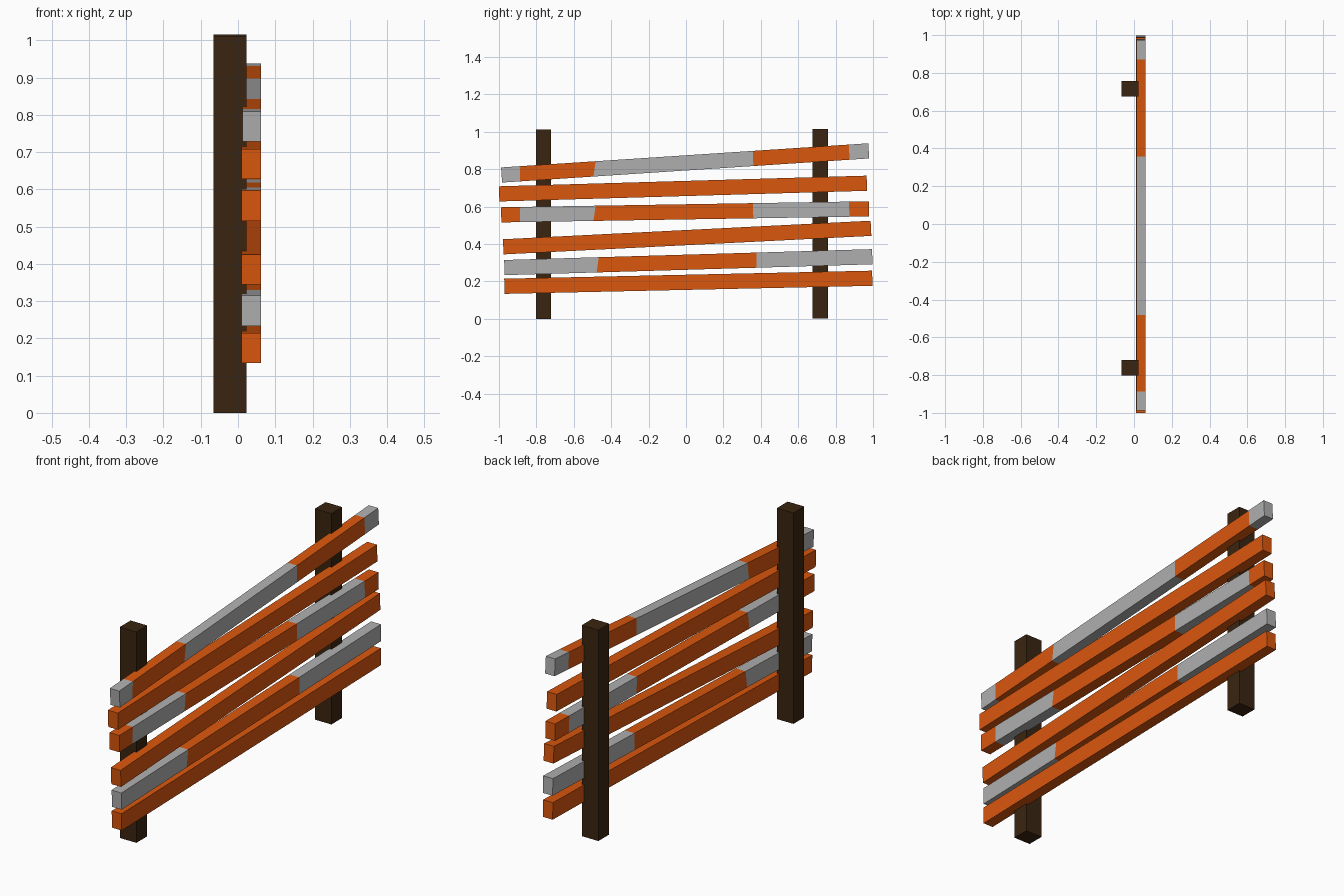
import bpy, bmesh
from mathutils import Vector

if "Cube" in bpy.data.objects:
    bpy.data.objects.remove(bpy.data.objects["Cube"])


def material(name, color):
    m = bpy.data.materials.new(name)
    m.diffuse_color = (*color, 1)
    m.use_nodes = True
    m.node_tree.nodes["Principled BSDF"].inputs["Base Color"].default_value = m.diffuse_color
    return m


ORANGE = material("orange_paint", (0.70, 0.095, 0.004))
GREY = material("grey_paint", (0.43, 0.43, 0.43))
WOOD = material("dark_wood", (0.042, 0.018, 0.005))


def add_object(name, bm, mats):
    bmesh.ops.recalc_face_normals(bm, faces=bm.faces)
    mesh = bpy.data.meshes.new(name)
    bm.to_mesh(mesh)
    bm.free()
    for m in mats:
        mesh.materials.append(m)
    obj = bpy.data.objects.new(name, mesh)
    bpy.context.collection.objects.link(obj)


def post(name, y, z0, z1):
    bm = bmesh.new()
    bmesh.ops.create_cube(bm, size=1)
    bmesh.ops.scale(bm, vec=(0.088, 0.082, z1 - z0), verts=bm.verts)
    bmesh.ops.translate(bm, vec=(-0.0215, y, (z0 + z1) / 2), verts=bm.verts)
    add_object(name, bm, [WOOD])


def plank(name, start, end, cuts=(), first=0, x0=0.01, x1=0.062, height=0.081):
    """Sloped board along y; each cut is (y at bottom, y at top) of a colour change."""
    a, b = Vector(start), Vector(end)
    d = (b - a).normalized()
    up = Vector((-d.y, d.x)) * height / 2
    slope = d.y / d.x

    def on_edge(y, side):
        p = a + up * side
        return Vector((y, p.y + (y - p.x) * slope))

    sections = [(a - up, a + up)]
    sections += [(on_edge(lo, -1), on_edge(hi, 1)) for lo, hi in cuts]
    sections.append((b - up, b + up))
    bm = bmesh.new()
    rings = [[bm.verts.new((x, *p)) for x, p in
              ((x0, lo), (x1, lo), (x1, hi), (x0, hi))] for lo, hi in sections]
    last = (first + len(cuts)) % 2
    bm.faces.new(rings[0]).material_index = first
    bm.faces.new(rings[-1]).material_index = last
    for i, (r, s) in enumerate(zip(rings, rings[1:])):
        for k in range(4):
            f = bm.faces.new((r[k], r[k - 1], s[k - 1], s[k]))
            f.material_index = (first + i) % 2
    add_object(name, bm, [ORANGE, GREY])


# Upright posts
post("left_post", -0.762, 0.0, 1.012)
post("right_post", 0.717, 0.003, 1.015)

# Crooked boards, bottom to top; striped ones alternate orange and grey
wide = [(-0.478, -0.466), (0.376, 0.376)]
stripes = [(-0.888, -0.886), (-0.495, -0.483), (0.360, 0.358), (0.875, 0.870)]
plank("board_1", (-0.971, 0.174), (0.996, 0.217))
plank("board_2", (-0.971, 0.274), (0.996, 0.332), wide, first=1)
plank("board_3", (-0.977, 0.385), (0.989, 0.484))
plank("board_4", (-0.988, 0.556), (0.978, 0.588), stripes)
plank("board_5", (-0.999, 0.668), (0.967, 0.725))
plank("board_6", (-0.986, 0.769), (0.977, 0.898), stripes, first=1, x0=0.012)
